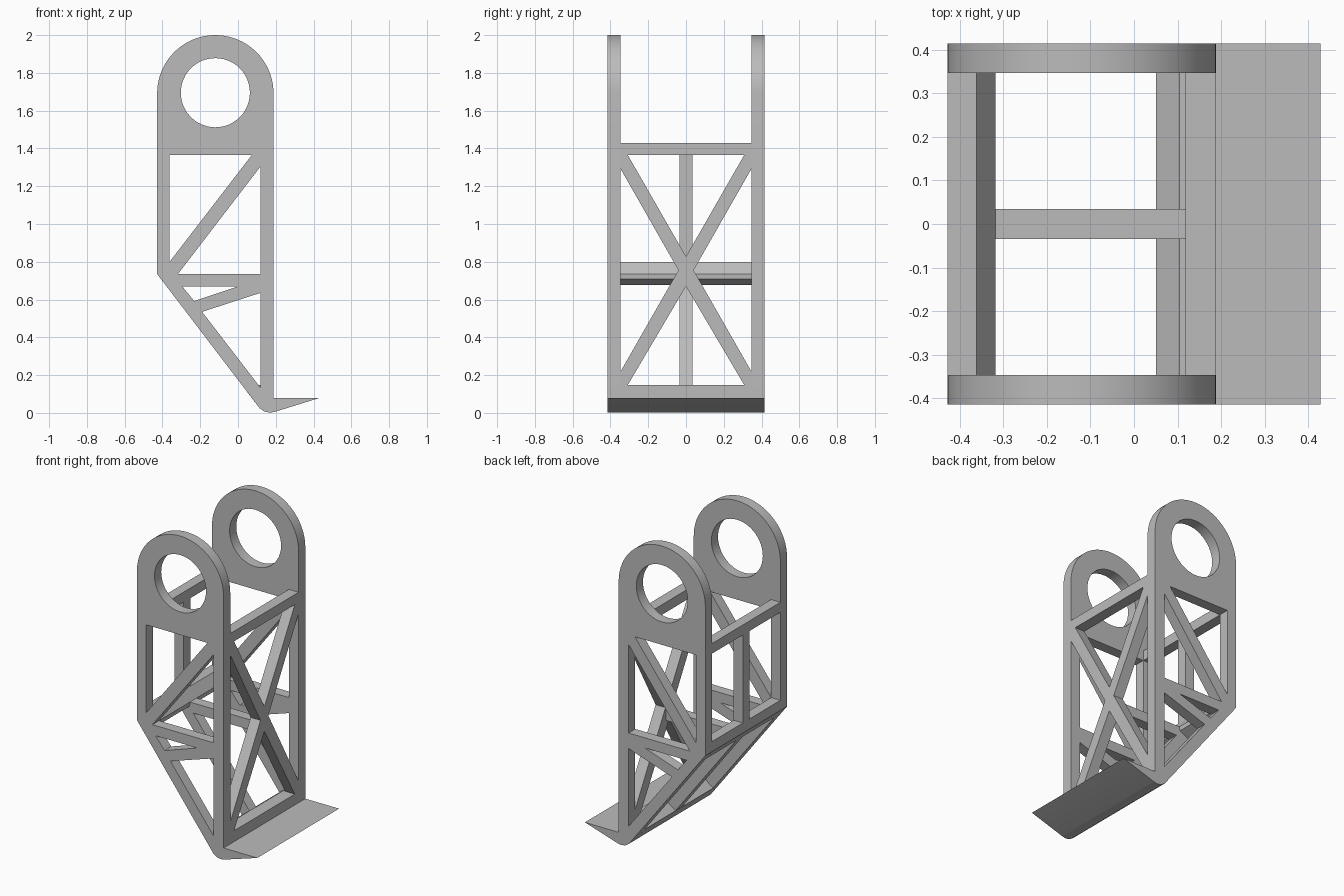
import bpy, bmesh
from math import sin, cos, pi
from mathutils import Matrix

if "Cube" in bpy.data.objects:
    bpy.data.objects.remove(bpy.data.objects["Cube"], do_unlink=True)

grey = bpy.data.materials.new("plain grey")
grey.use_nodes = True
colour = (0.5, 0.5, 0.5, 1)
grey.diffuse_color = colour
grey.node_tree.nodes["Principled BSDF"].inputs["Base Color"].default_value = colour

SIDE = Matrix(((1, 0, 0), (0, 0, -1), (0, 1, 0))).to_4x4()   # profile in x, z
FRONT = Matrix(((0, 0, 1), (1, 0, 0), (0, 1, 0))).to_4x4()   # profile in y, z


def arc(cx, cz, r, start, end, steps):
    return [(cx + r * cos(start + (end - start) * i / steps),
             cz + r * sin(start + (end - start) * i / steps)) for i in range(steps + 1)]


def extrude(name, loops, low, high, plane=SIDE):
    """Fill an outline with holes and give it thickness from low to high."""
    curve = bpy.data.curves.new(name, 'CURVE')
    curve.dimensions, curve.fill_mode = '2D', 'BOTH'
    curve.extrude = (high - low) / 2
    for loop in loops:
        spline = curve.splines.new('POLY')
        spline.points.add(len(loop) - 1)
        for point, (u, v) in zip(spline.points, loop):
            point.co = (u, v, 0, 1)
        spline.use_cyclic_u = True
    helper = bpy.data.objects.new(name + " helper", curve)
    bpy.context.collection.objects.link(helper)
    mesh = bpy.data.meshes.new_from_object(
        helper.evaluated_get(bpy.context.evaluated_depsgraph_get()))
    bpy.data.objects.remove(helper, do_unlink=True)
    bpy.data.curves.remove(curve)
    middle = (low + high) / 2
    shift = (0, middle, 0) if plane is SIDE else (middle, 0, 0)
    bm = bmesh.new()
    bm.from_mesh(mesh)
    bm.transform(Matrix.Translation(shift) @ plane)
    bmesh.ops.remove_doubles(bm, verts=bm.verts, dist=0.0001)
    bmesh.ops.recalc_face_normals(bm, faces=bm.faces)
    bm.to_mesh(mesh)
    bm.free()
    mesh.name = name
    mesh.materials.clear()
    mesh.materials.append(grey)
    obj = bpy.data.objects.new(name, mesh)
    bpy.context.collection.objects.link(obj)
    bpy.ops.object.select_all(action='DESELECT')
    obj.select_set(True)
    bpy.context.view_layer.objects.active = obj
    bpy.ops.object.shade_smooth_by_angle(angle=0.5)
    return obj


BACK, FACE, WIDE, INNER = -0.428, 0.188, 0.415, 0.347
toe = [(0.095, 0.05), (0.115, 0.024), (0.14, 0.007), (0.17, 0.001), (0.2, 0.007)]

# Side plates: rounded eye on top, triangulated truss below
outline = (arc(-0.12, 1.692, 0.308, 0, pi, 40) + [(BACK, 0.735)] + toe
           + [(0.428, 0.078), (FACE, 0.078)])
openings = [
    arc(-0.12, 1.695, 0.183, 0, 2 * pi * 47 / 48, 47),
    [(-0.362, 1.365), (0.073, 1.365), (-0.362, 0.8)],
    [(0.118, 1.303), (0.118, 0.735), (-0.318, 0.735)],
    [(-0.295, 0.67), (0, 0.67), (-0.232, 0.592)],
    [(-0.19, 0.535), (0.118, 0.635), (0.118, 0.135)],
]
for name, sign in (("front_side_plate", -1), ("back_side_plate", 1)):
    low, high = sorted((sign * INNER, sign * WIDE))
    extrude(name, [outline] + openings, low, high)

# Cross-braced frame between the plates
edge = 0.4
brace = [[(-edge, 0.078), (edge, 0.078), (edge, 1.43), (-edge, 1.43)],
         [(-0.308, 1.365), (0.308, 1.365), (0, 0.828)],
         [(-0.308, 0.148), (0.308, 0.148), (0, 0.67)]]
brace += [[(s * INNER, 1.293), (s * INNER, 0.218), (s * 0.04, 0.755)] for s in (-1, 1)]
extrude("cross_brace_frame", brace, 0.118, FACE, FRONT)

# Bars running between the plates
extrude("top_cross_bar", [[(BACK, 1.365), (-0.362, 1.365), (-0.362, 1.43), (BACK, 1.43)]],
        -INNER, INNER)
extrude("corner_cross_bar", [[(BACK, 0.735), (-0.384, 0.677), (-0.32, 0.708), (-0.318, 0.735),
                              (-0.362, 0.8), (BACK, 0.8)]], -INNER, INNER)
extrude("bottom_lip", [[(0.05, 0.108)] + toe + [(0.428, 0.078), (FACE, 0.078),
                       (FACE, 0.148), (0.105, 0.148)]], -INNER, INNER)

# Central spine: upright, horizontal strut and sloping strut
spine = {
    "upright_strut": [(BACK, 0.78), (-0.362, 0.78), (-0.362, 1.38), (BACK, 1.38)],
    "horizontal_strut": [(-0.34, 0.67), (0.13, 0.67), (0.13, 0.735), (-0.34, 0.735)],
    "sloping_strut": [(-0.4, 0.7), (0.07, 0.083), (0.123, 0.125), (-0.345, 0.735)],
}
for name, profile in spine.items():
    extrude(name, [profile], -0.034, 0.034)
